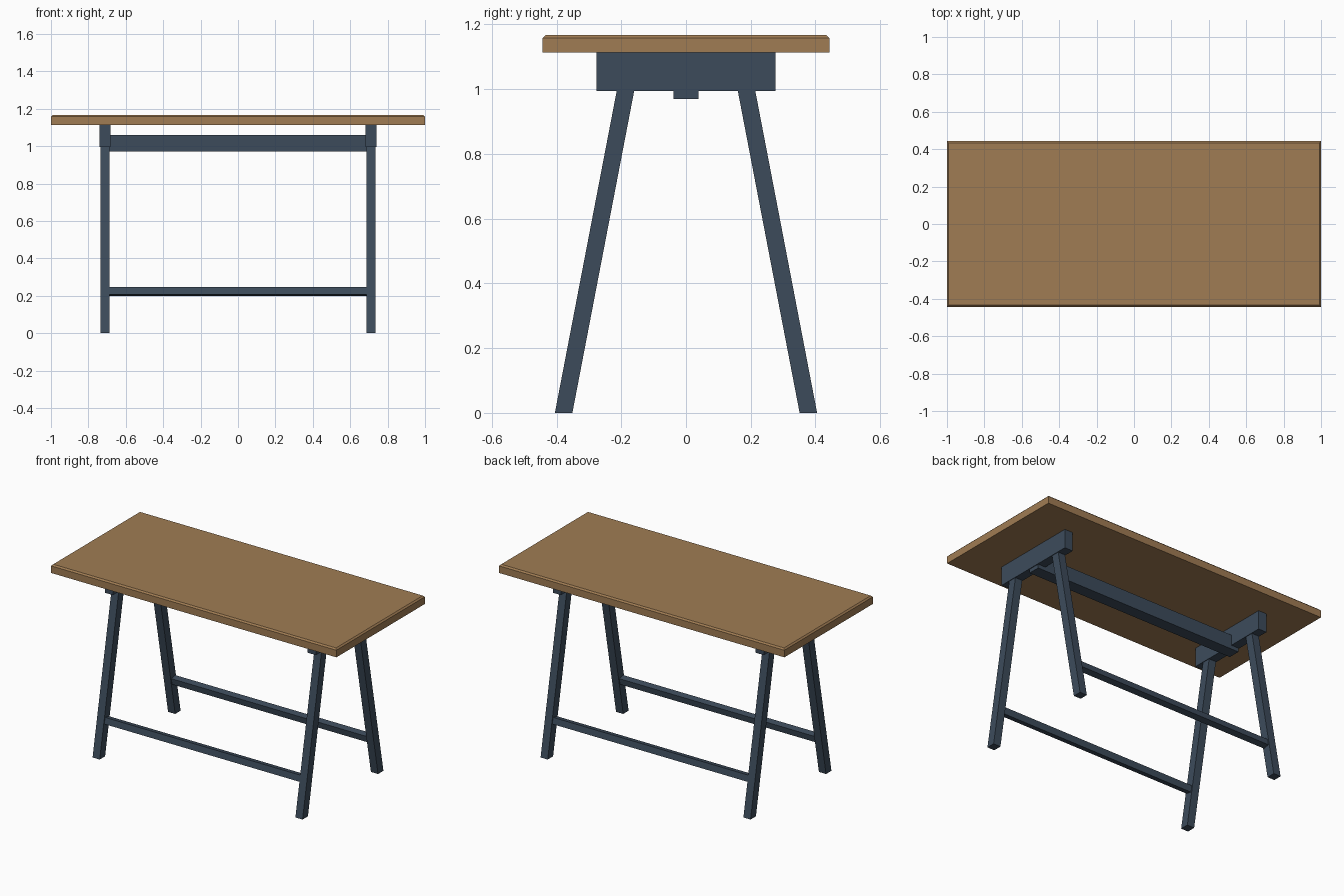
import bpy, bmesh, math
from mathutils import Matrix

if "Cube" in bpy.data.objects:
    bpy.data.objects.remove(bpy.data.objects["Cube"])


def material(name, rgb):
    m = bpy.data.materials.new(name)
    m.diffuse_color = (*rgb, 1)
    m.use_nodes = True
    m.node_tree.nodes["Principled BSDF"].inputs["Base Color"].default_value = m.diffuse_color
    return m


wood = material("warm wood", (0.352, 0.202, 0.087))
steel = material("dark blue paint", (0.046, 0.071, 0.105))


def finish(name, bm, mat):
    bmesh.ops.recalc_face_normals(bm, faces=bm.faces)
    me = bpy.data.meshes.new(name)
    bm.to_mesh(me)
    bm.free()
    me.materials.append(mat)
    ob = bpy.data.objects.new(name, me)
    bpy.context.collection.objects.link(ob)
    return ob


def box_mesh(center, size, tilt=0):
    bm = bmesh.new()
    bmesh.ops.create_cube(bm, size=1, matrix=Matrix.Translation(center)
                          @ Matrix.Rotation(tilt, 4, 'X')
                          @ Matrix.Diagonal((*size, 1)))
    return bm


BEAM_X = 0.711        # centre of each trestle
LEAN = math.atan(0.192)

# Table top with a small chamfer around the upper edge
bm = box_mesh((0, 0, 1.14), (2, 0.886, 0.054))
top_edges = [e for e in bm.edges if all(v.co.z > 1.15 for v in e.verts)]
bmesh.ops.bevel(bm, geom=top_edges, offset=0.009, segments=1, affect='EDGES')
finish("table_top", bm, wood)

# Long rail under the top, passing through the two cross beams
finish("top_rail", box_mesh((0, 0, 1.015), (1.47, 0.076, 0.09)), steel)

for sx, side in ((-1, "left"), (1, "right")):
    # Cross beam
    finish(side + "_cross_beam",
           box_mesh((sx * BEAM_X, 0, 1.0535), (0.057, 0.554, 0.119)), steel)
    # Splayed legs, cut level at the floor and at the beam
    for sy, end in ((-1, "front"), (1, "back")):
        bm = box_mesh((sx * BEAM_X, 0, 0.4975), (0.05, 0.054, 0.995))
        for v in bm.verts:
            v.co.y += sy * (0.378 - 0.192 * v.co.z)
        finish(f"{end}_{side}_leg", bm, steel)

# Low stretchers, tilted to match the legs
for sy, end in ((-1, "front"), (1, "back")):
    z = 0.223
    y = sy * (0.378 - 0.192 * z)
    finish(end + "_stretcher",
           box_mesh((0, y, z), (2 * BEAM_X - 0.04, 0.04, 0.04), sy * LEAN), steel)
